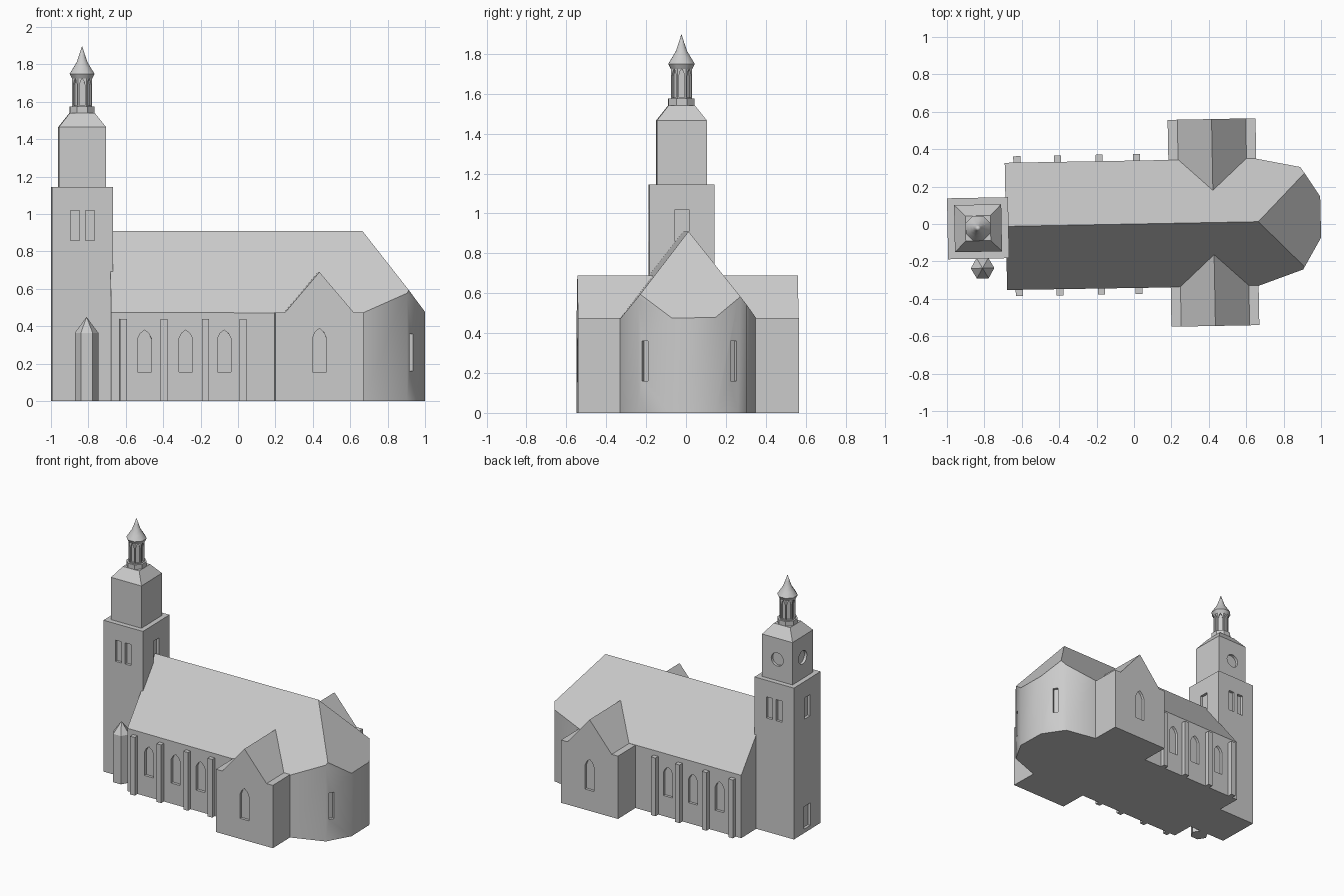
import bpy, bmesh, math
from mathutils import Vector

if "Cube" in bpy.data.objects:
    bpy.data.objects.remove(bpy.data.objects["Cube"])

TILT = 0.0188                     # the whole church sits slightly turned
TX, TY = -0.834, -0.007           # tower axis
stone = bpy.data.materials.new("light grey stone")
stone.diffuse_color = (0.6, 0.6, 0.6, 1)
stone.use_nodes = True
stone.node_tree.nodes["Principled BSDF"].inputs["Base Color"].default_value = stone.diffuse_color


def finish(bm, name):
    bmesh.ops.recalc_face_normals(bm, faces=bm.faces)
    me = bpy.data.meshes.new(name)
    bm.to_mesh(me)
    bm.free()
    ob = bpy.data.objects.new(name, me)
    bpy.context.collection.objects.link(ob)
    me.materials.append(stone)
    return ob


def add_prism(bm, profile, origin, angle, d_in, d_out):
    """Profile (sideways, z) extruded along the horizontal direction 'angle'."""
    out = Vector((math.cos(angle), math.sin(angle), 0))
    side = Vector((-out.y, out.x, 0))
    o = Vector((origin[0], origin[1], 0))
    rings = [[bm.verts.new(o + side * u + out * d + Vector((0, 0, z))) for u, z in profile]
             for d in (-d_in, d_out)]
    n = len(profile)
    bm.faces.new(rings[0][::-1])
    bm.faces.new(rings[1])
    for i in range(n):
        j = (i + 1) % n
        bm.faces.new((rings[0][i], rings[0][j], rings[1][j], rings[1][i]))


def lathe(name, cx, cy, profile, n, flat_front=True):
    """Stack of n-sided rings; radii are measured to the flats if flat_front."""
    bm = bmesh.new()
    k = 1 / math.cos(math.pi / n) if flat_front else 1
    off = math.pi / n if flat_front else 0
    rings = []
    for r, z in profile:
        if r == 0:
            rings.append([bm.verts.new((cx, cy, z))])
        else:
            rings.append([bm.verts.new((cx + r * k * math.cos(off + math.tau * i / n),
                                        cy + r * k * math.sin(off + math.tau * i / n), z))
                          for i in range(n)])
    for a, b in zip(rings, rings[1:]):
        for i in range(n):
            j = (i + 1) % n
            bm.faces.new((a[i], a[j], b[0]) if len(b) == 1 else (a[i], a[j], b[j], b[i]))
    bm.faces.new(rings[0][::-1])
    if len(rings[-1]) > 1:
        bm.faces.new(rings[-1])
    return finish(bm, name)


def rect(w, z0, z1, u=0):
    return [(u - w / 2, z0), (u + w / 2, z0), (u + w / 2, z1), (u - w / 2, z1)]


def arch(w, z0, z1, z2):
    h = w / 2
    zm = z1 + (z2 - z1) * 0.6
    return [(-h, z0), (h, z0), (h, z1), (h * 0.62, zm), (0, z2), (-h * 0.62, zm), (-h, z1)]


def cut(ob, cutters, depth):
    """Recess every (profile, origin, angle) into the object."""
    bm = bmesh.new()
    for profile, origin, angle in cutters:
        add_prism(bm, profile, origin, angle, depth, 0.05)
    tool = finish(bm, "cutter")
    tool.hide_render = True
    mod = ob.modifiers.new("recess", 'BOOLEAN')
    mod.operation, mod.solver, mod.object = 'DIFFERENCE', 'EXACT', tool
    dg = bpy.context.evaluated_depsgraph_get()
    me = bpy.data.meshes.new_from_object(ob.evaluated_get(dg))
    ob.modifiers.clear()
    ob.data = me
    bpy.data.objects.remove(tool)


BACK, FRONT, LEFT, RIGHT = math.pi / 2, -math.pi / 2, math.pi, 0.0

# Nave and apse: plan extruded, then sliced by the two roof slopes and the hip
plan = [(-0.685, -0.34), (0.657, -0.344), (0.90, -0.26), (0.999, -0.091), (0.998, 0.128),
        (0.925, 0.243), (0.894, 0.288), (0.654, 0.338), (-0.685, 0.34)]
bm = bmesh.new()
base = bm.faces.new([bm.verts.new((x, y, 0)) for x, y in plan])
top = bmesh.ops.extrude_face_region(bm, geom=[base])['geom']
bmesh.ops.translate(bm, vec=(0, 0, 1.1), verts=[v for v in top if isinstance(v, bmesh.types.BMVert)])
for co, no in (((0, 0, 0.91), (0, 0.435, 0.34)), ((0, 0, 0.91), (0, -0.435, 0.34)),
               ((0.665, 0, 0.91), (0.435, 0, 0.335))):
    res = bmesh.ops.bisect_plane(bm, geom=bm.verts[:] + bm.edges[:] + bm.faces[:], dist=1e-5,
                                 plane_co=co, plane_no=no, clear_outer=True)
    bmesh.ops.holes_fill(bm, edges=[e for e in bm.edges if e.is_boundary], sides=0)
nave = finish(bm, "nave_and_apse")

cutters = []
for x in (-0.506, -0.286, -0.08):
    for s, a in ((-1, FRONT), (1, BACK)):
        cutters.append((arch(0.073, 0.155, 0.335, 0.38), (x, s * 0.34), a))
for p, q, t in (((0.90, -0.26), (0.999, -0.091), 0.22), ((0.998, 0.128), (0.925, 0.243), 0.80)):
    dx, dy = q[0] - p[0], q[1] - p[1]
    cutters.append((rect(0.037, 0.16, 0.36), (p[0] + dx * t, p[1] + dy * t), math.atan2(-dx, dy)))
cut(nave, cutters, 0.02)

# Smooth the rounded apse walls only
bm = bmesh.new()
bm.from_mesh(nave.data)
bm.normal_update()
for f in bm.faces:
    f.smooth = abs(f.normal.z) < 0.05 and f.calc_center_median().x > 0.68
for e in bm.edges:
    e.smooth = len(e.link_faces) == 2 and e.calc_face_angle(0) < math.radians(48)
bm.to_mesh(nave.data)
bm.free()

# Transepts with shouldered gables
gable = [(-0.235, 0), (0.235, 0), (0.235, 0.475), (0.183, 0.475), (0, 0.69),
         (-0.183, 0.475), (-0.235, 0.475)]
for name, s, a in (("front_transept", -1, FRONT), ("back_transept", 1, BACK)):
    bm = bmesh.new()
    add_prism(bm, gable, (0.425, 0), a, 0, 0.553)
    ob = finish(bm, name)
    cut(ob, [(arch(0.076, 0.155, 0.335, 0.39), (0.425, s * 0.553), a)], 0.02)

# Buttresses along both nave walls
for s, a, side in ((-1, FRONT, "front"), (1, BACK, "back")):
    bm = bmesh.new()
    for x in (-0.62, -0.402, -0.18, 0.02):
        add_prism(bm, rect(0.038, 0, 0.44), (x, s * 0.34), a, 0.03, 0.034)
    finish(bm, side + "_buttresses")

# Tower: square shaft, set-back belfry, sloped roof
tower = lathe("tower", TX, TY, [(0.163, 0), (0.163, 1.145), (0.126, 1.145), (0.126, 1.465),
                                (0.067, 1.54)], 4)
disc = [(0.05 * math.cos(math.tau * i / 24), 1.305 + 0.05 * math.sin(math.tau * i / 24))
        for i in range(24)]
W, U = 0.163, 0.126
cutters = [(rect(0.07, 0.86, 1.02), (TX + W, TY), RIGHT),
           (rect(0.07, 0.86, 1.02), (TX - W, TY), LEFT),
           (rect(0.075, 0.03, 0.2), (TX - W, TY), LEFT)]
for u in (-0.04, 0.04):
    cutters += [(rect(0.048, 0.86, 1.02, u), (TX, TY - W), FRONT),
                (rect(0.048, 0.86, 1.02, u), (TX, TY + W), BACK)]
cutters += [(disc, (TX, TY + U), BACK), (disc, (TX - U, TY), LEFT)]
cut(tower, cutters, 0.02)

# Stair turret beside the tower
lathe("stair_turret", -0.814, -0.221, [(0.063, 0), (0.063, 0.365), (0, 0.45)], 6, False)

# Octagonal lantern with arched openings, then its flared cap
lantern = lathe("lantern", TX, TY, [(0.066, 1.53), (0.066, 1.575), (0.053, 1.575), (0.053, 1.735)], 8)
cut(lantern, [(arch(0.028, 1.58, 1.69, 1.725),
               (TX + 0.053 * math.cos(k * math.pi / 4), TY + 0.053 * math.sin(k * math.pi / 4)),
               k * math.pi / 4) for k in range(8)], 0.012)
cap = lathe("lantern_cap", TX, TY, [(0.054, 1.725), (0.066, 1.75), (0.045, 1.785), (0.029, 1.812),
                                    (0.014, 1.855), (0, 1.9)], 8)
bpy.context.view_layer.objects.active = cap
cap.select_set(True)
bpy.ops.object.shade_smooth_by_angle(angle=math.radians(48))

# Turn everything by the small tilt
for ob in bpy.context.scene.objects:
    ob.rotation_euler.z = TILT
